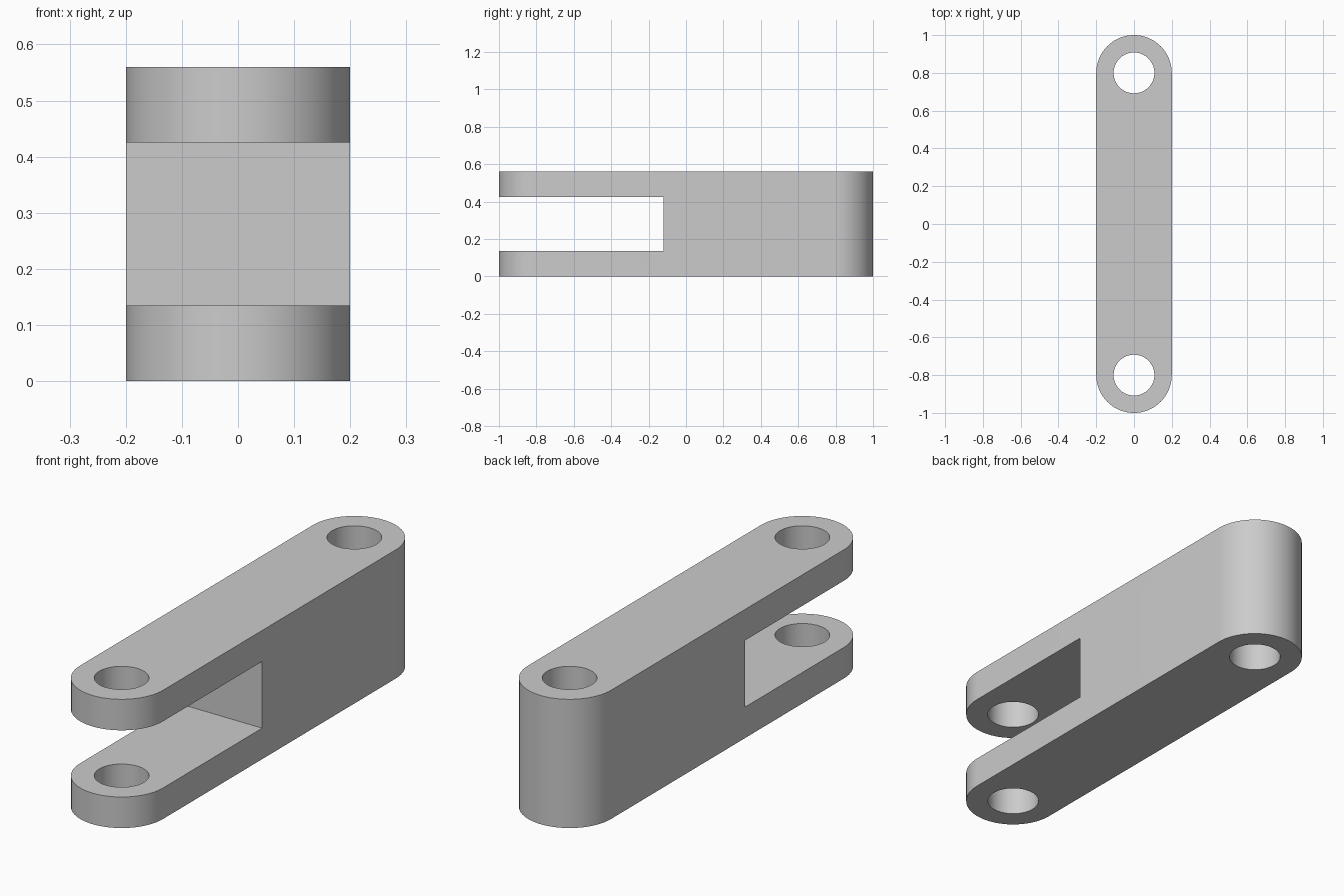
import bpy
import bmesh
from math import pi, cos, sin, radians

default = bpy.data.objects.get("Cube")
if default:
    bpy.data.objects.remove(default, do_unlink=True)

HEIGHT = 0.56
RADIUS = 0.2         # rounded end radius
PIN_Y = 0.8          # pin hole centres at +/- this
PIN_R = 0.108
ARM = 0.135          # thickness of each fork arm
SLOT_END = -0.12     # back wall of the fork slot
SEGMENTS = 32        # per rounded end

grey = bpy.data.materials.new("plain grey")
grey.use_nodes = True
COLOUR = (0.6, 0.6, 0.6, 1)
grey.diffuse_color = COLOUR
grey.node_tree.nodes["Principled BSDF"].inputs["Base Color"].default_value = COLOUR


def prism(name, outline, bottom, top):
    """Extrude a flat outline upwards into a solid."""
    bm = bmesh.new()
    face = bm.faces.new([bm.verts.new((x, y, bottom)) for x, y in outline])
    new = bmesh.ops.extrude_face_region(bm, geom=[face])["geom"]
    verts = [v for v in new if isinstance(v, bmesh.types.BMVert)]
    bmesh.ops.translate(bm, vec=(0, 0, top - bottom), verts=verts)
    bmesh.ops.recalc_face_normals(bm, faces=bm.faces[:])
    mesh = bpy.data.meshes.new(name)
    bm.to_mesh(mesh)
    bm.free()
    mesh.materials.append(grey)
    obj = bpy.data.objects.new(name, mesh)
    bpy.context.collection.objects.link(obj)
    return obj


def arc(cy, r, start, sweep, steps):
    return [(r * cos(start + sweep * i / steps), cy + r * sin(start + sweep * i / steps))
            for i in range(steps + 1)]


# Link body with two rounded ends
outline = arc(PIN_Y, RADIUS, 0, pi, SEGMENTS) + arc(-PIN_Y, RADIUS, pi, pi, SEGMENTS)
body = prism("fork_link", outline, 0, HEIGHT)

# Cutters: the fork slot and a pin hole at each end
slot = [(-0.5, -1.5), (0.5, -1.5), (0.5, SLOT_END), (-0.5, SLOT_END)]
cutters = [prism("slot_cutter", slot, ARM, HEIGHT - ARM)]
for label, y in (("front", -PIN_Y), ("back", PIN_Y)):
    circle = arc(y, PIN_R, 0, 2 * pi, 2 * SEGMENTS)[:-1]
    cutters.append(prism(label + "_hole_cutter", circle, -0.1, HEIGHT + 0.1))

bpy.ops.object.select_all(action="DESELECT")
bpy.context.view_layer.objects.active = body
body.select_set(True)
for cutter in cutters:
    cut = body.modifiers.new(cutter.name, "BOOLEAN")
    cut.operation = "DIFFERENCE"
    cut.solver = "EXACT"
    cut.object = cutter
    bpy.ops.object.modifier_apply(modifier=cut.name)
    bpy.data.objects.remove(cutter, do_unlink=True)

# Smooth curved walls, crisp rims
bpy.ops.object.shade_smooth_by_angle(angle=radians(30))
